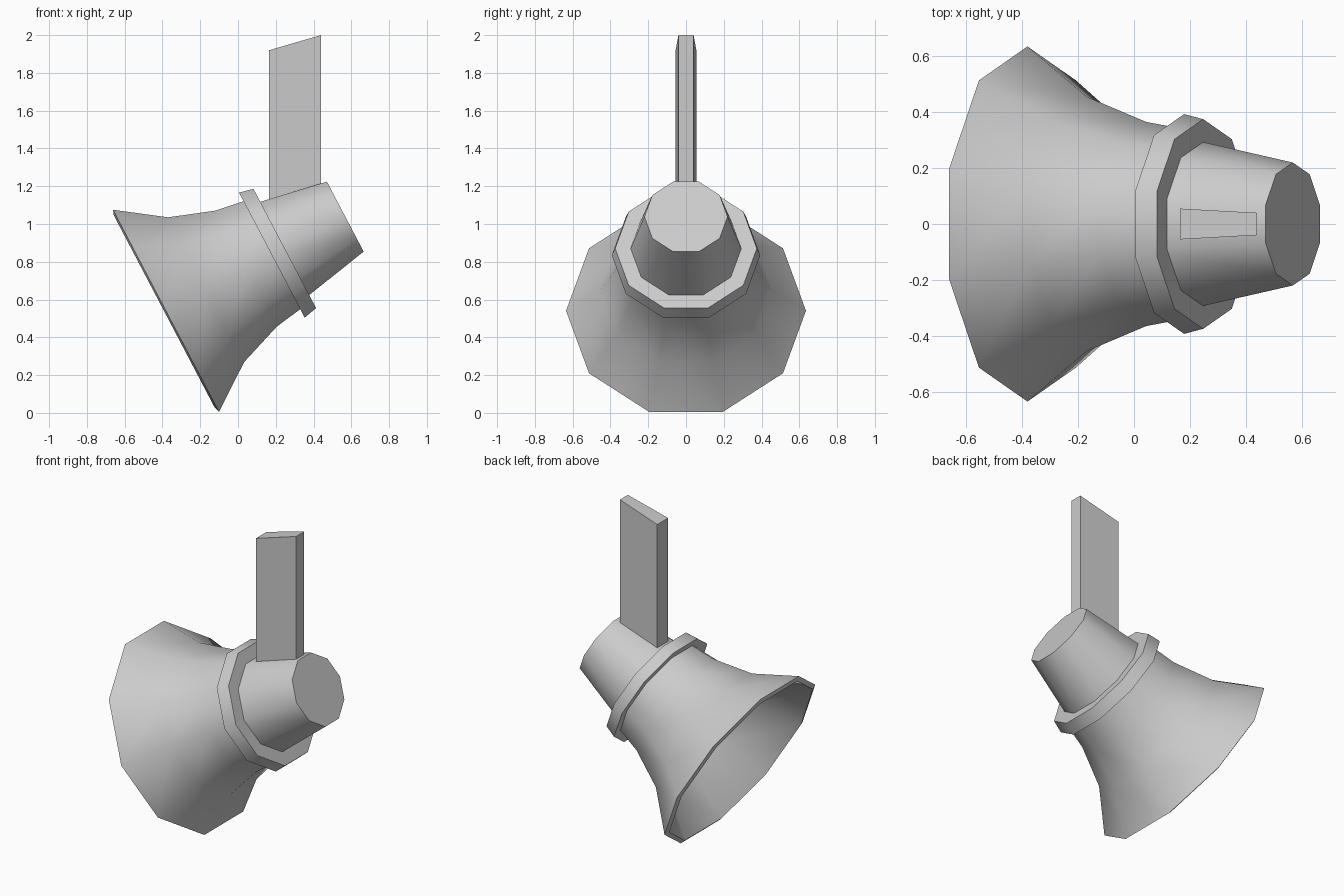
import bpy, bmesh, math
from mathutils import Vector

if "Cube" in bpy.data.objects:
    bpy.data.objects.remove(bpy.data.objects["Cube"])

SIDES = 10
ANG = math.radians(27.7)
AXIS = Vector((math.cos(ANG), 0, math.sin(ANG)))    # mouth -> back
UP = Vector((-math.sin(ANG), 0, math.cos(ANG)))
SIDE = Vector((0, 1, 0))
MOUTH = Vector((-0.39, 0, 0.536))


def finish(name, bm, smooth=True):
    bmesh.ops.recalc_face_normals(bm, faces=bm.faces)
    me = bpy.data.meshes.new(name)
    bm.to_mesh(me)
    bm.free()
    ob = bpy.data.objects.new(name, me)
    bpy.context.collection.objects.link(ob)
    if smooth:
        bpy.ops.object.select_all(action='DESELECT')
        ob.select_set(True)
        bpy.context.view_layer.objects.active = ob
        bpy.ops.object.shade_smooth_by_angle(angle=math.radians(40))
    return ob


def lathe(name, profile, sides=SIDES):
    """Turn (distance along axis, corner radius) pairs; both ends are capped."""
    bm = bmesh.new()
    rings = []
    for t, r in profile:
        ring = []
        for k in range(sides):
            a = 2 * math.pi * k / sides
            ring.append(bm.verts.new(MOUTH + AXIS * t + (SIDE * math.cos(a) + UP * math.sin(a)) * r))
        rings.append(ring)
    for p, q in zip(rings, rings[1:]):
        for k in range(sides):
            n = (k + 1) % sides
            bm.faces.new((p[k], p[n], q[n], q[k]))
    bm.faces.new(rings[0])
    bm.faces.new(rings[-1])
    return finish(name, bm)


# Flared shade: outer wall, rim, then inner wall to a closed back
lathe("flared_shade", [(0.67, 0.335), (0.49, 0.365), (0.25, 0.455), (0.01, 0.635),
                       (0.0, 0.605), (0.25, 0.43), (0.49, 0.34), (0.64, 0.31)])

# Collar between shade and housing
lathe("collar", [(0.643, 0.393), (0.72, 0.375)])

# Tapered rear housing
lathe("rear_housing", [(0.68, 0.301), (1.082, 0.22)])

# Bulb inside the shade
lathe("bulb", [(0.24, 0.09), (0.66, 0.09)])

# Hanging arm: tapered plan, sloped top
bm = bmesh.new()
plan = [(0.165, -0.055, 0.0), (0.44, -0.04, 0.08), (0.44, 0.04, 0.08), (0.165, 0.055, 0.0)]
low = [bm.verts.new((x, y, 1.10 + dz)) for x, y, dz in plan]
top = [bm.verts.new((x, y, 1.92 + dz)) for x, y, dz in plan]
bm.faces.new(low)
bm.faces.new(top)
for i in range(4):
    j = (i + 1) % 4
    bm.faces.new((low[i], low[j], top[j], top[i]))
finish("hanging_arm", bm, smooth=False)
